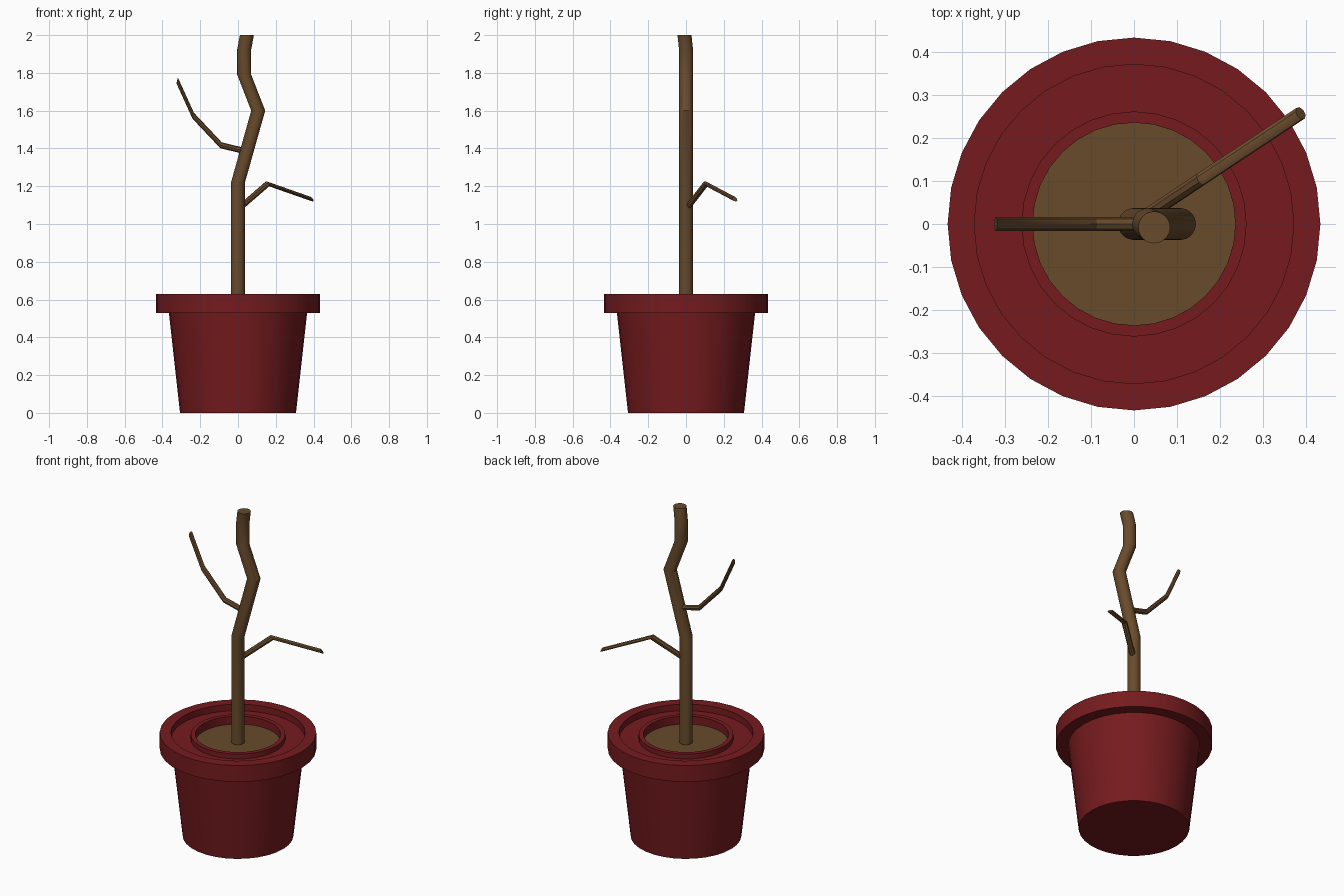
import bpy, math
from mathutils import Vector

if "Cube" in bpy.data.objects:
    bpy.data.objects.remove(bpy.data.objects["Cube"])


def material(name, rgb):
    m = bpy.data.materials.new(name)
    m.diffuse_color = (*rgb, 1)
    m.use_nodes = True
    m.node_tree.nodes["Principled BSDF"].inputs["Base Color"].default_value = m.diffuse_color
    return m


RED = material("red_clay", (0.18, 0.011, 0.013))
BROWN = material("brown_bark", (0.14, 0.07, 0.025))


def skin(name, rings, mat):
    """Join equal-sized rings of points into a capped tube."""
    n = len(rings[0])
    verts = [p for r in rings for p in r]
    faces = []
    for k in range(len(rings) - 1):
        a, b = k * n, (k + 1) * n
        for i in range(n):
            j = (i + 1) % n
            faces.append((a + i, a + j, b + j, b + i))
    faces.append(tuple(reversed(range(n))))
    faces.append(tuple(range(len(verts) - n, len(verts))))
    me = bpy.data.meshes.new(name)
    me.from_pydata(verts, [], faces)
    me.materials.append(mat)
    ob = bpy.data.objects.new(name, me)
    bpy.context.collection.objects.link(ob)
    bpy.ops.object.select_all(action='DESELECT')
    ob.select_set(True)
    bpy.context.view_layer.objects.active = ob
    bpy.ops.object.shade_smooth_by_angle(angle=math.radians(30))
    return ob


def circle(c, r, n, normal=(0, 0, 1)):
    q = Vector((0, 0, 1)).rotation_difference(Vector(normal).normalized())
    return [Vector(c) + q @ Vector((r * math.cos(2 * math.pi * i / n),
                                    r * math.sin(2 * math.pi * i / n), 0))
            for i in range(n)]


def lathe(name, profile, mat, n=32):
    return skin(name, [circle((0, 0, z), r, n) for r, z in profile], mat)


def limb(name, path, r, n, normal, mat=BROWN):
    """Extrude a cross-section of fixed orientation along the path."""
    return skin(name, [circle(p, r, n, normal) for p in path], mat)


# Pot: tapered body, wide rim, trough and inner lip
lathe("pot", [(0.307, 0), (0.366, 0.53), (0.434, 0.53), (0.434, 0.63),
              (0.372, 0.63), (0.372, 0.59), (0.262, 0.59), (0.262, 0.62),
              (0.236, 0.62), (0.236, 0.55)], RED)

# Soil disc
lathe("soil", [(0.236, 0.54), (0.236, 0.572)], BROWN)

# Bent trunk
limb("trunk", [(0, 0, 0.56), (0, 0, 1.22), (0.107, 0, 1.60), (0.033, 0, 1.79),
               (0.033, 0, 1.925), (0.047, -0.008, 2.0)], 0.037, 32, (0, 0, 1))

# Side branches
limb("left_branch", [(0.04, 0, 1.385), (-0.09, 0, 1.417), (-0.237, 0, 1.573),
                     (-0.322, 0, 1.76)], 0.016, 8, (-1, 0, 0.25))
limb("right_branch", [(0.015, 0.01, 1.09), (0.157, 0.105, 1.213),
                      (0.388, 0.258, 1.132)], 0.016, 8, (0.142, 0.095, 0.123))
